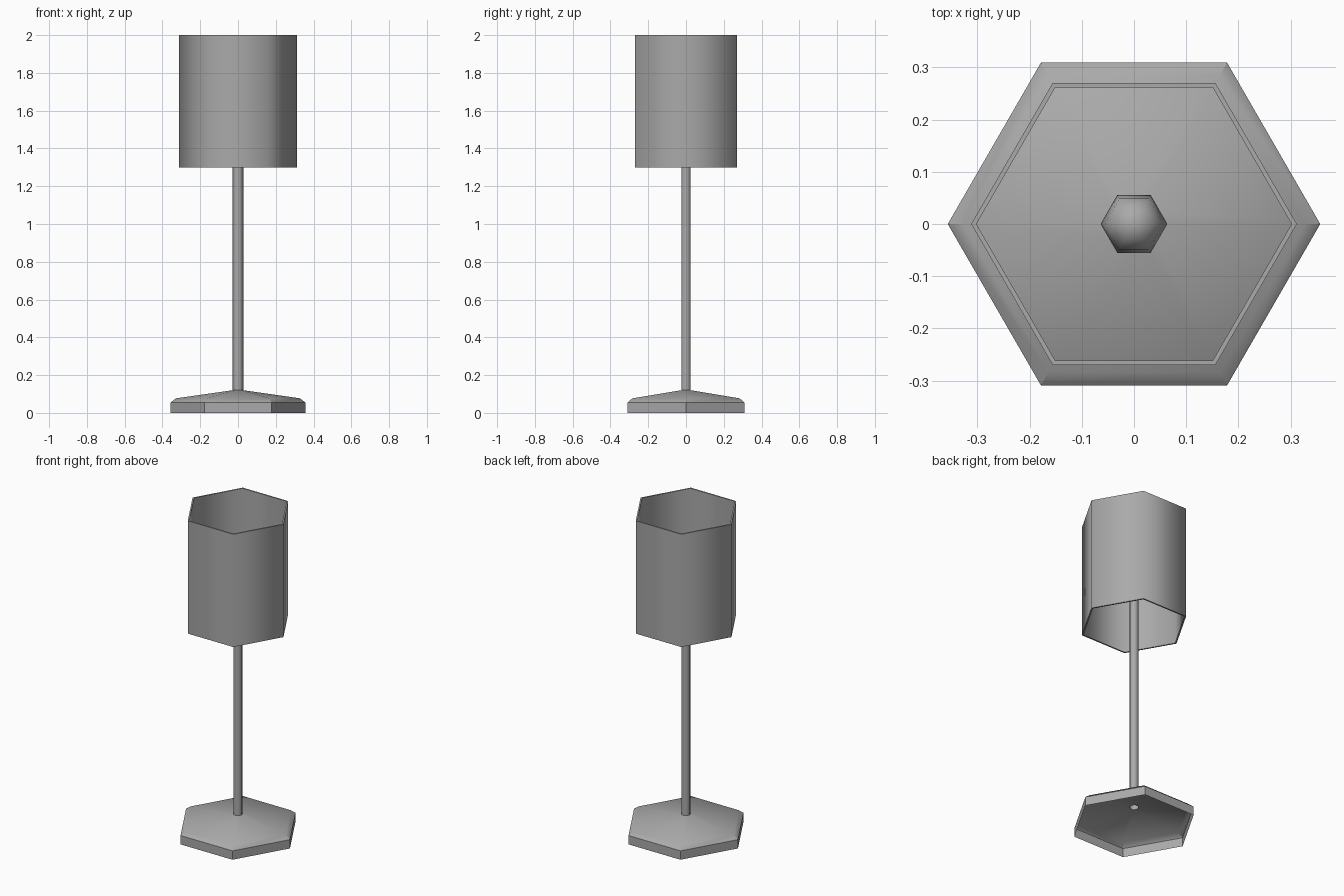
import bpy, bmesh, math

cube = bpy.data.objects.get("Cube")
if cube:
    bpy.data.objects.remove(cube, do_unlink=True)

grey = bpy.data.materials.new("plain_grey")
grey.use_nodes = True
color = (0.4, 0.4, 0.4, 1)
grey.diffuse_color = color
grey.node_tree.nodes["Principled BSDF"].inputs["Base Color"].default_value = color

SIDES = 6


def lathe(name, profile, closed=False, angle=35):
    """Sweep (radius, height) points round z as a hexagonal surface."""
    bm = bmesh.new()
    rings = []
    for r, z in profile:
        if r == 0:
            rings.append([bm.verts.new((0, 0, z))] * SIDES)
        else:
            rings.append([bm.verts.new((r * math.cos(math.tau * i / SIDES),
                                        r * math.sin(math.tau * i / SIDES), z))
                          for i in range(SIDES)])
    pairs = list(zip(rings, rings[1:]))
    if closed:
        pairs.append((rings[-1], rings[0]))
    for low, high in pairs:
        for i in range(SIDES):
            j = (i + 1) % SIDES
            corners = [low[i], low[j], high[j], high[i]]
            bm.faces.new(list(dict.fromkeys(corners)))
    mesh = bpy.data.meshes.new(name)
    bm.to_mesh(mesh)
    bm.free()
    mesh.materials.append(grey)
    obj = bpy.data.objects.new(name, mesh)
    bpy.context.collection.objects.link(obj)
    bpy.ops.object.select_all(action="DESELECT")
    obj.select_set(True)
    bpy.context.view_layer.objects.active = obj
    bpy.ops.object.shade_smooth_by_angle(angle=math.radians(angle))
    return obj


# Hollow foot, open underneath, with a bevelled rim and shallow sloping top
lathe("base", [(0.357, 0), (0.357, 0.055), (0.328, 0.077), (0.028, 0.12)])

# Slim open tube rising from the foot
lathe("pole", [(0.028, 0.12), (0.028, 1.5)], angle=65)

# Bulb sitting on the pole, hidden inside the shade
lathe("bulb", [(0.028, 1.5), (0.05, 1.53), (0.064, 1.57),
               (0.056, 1.61), (0.034, 1.64), (0, 1.65)], angle=65)

# Thin-walled shade, open at both ends
lathe("shade", [(0.312, 1.3), (0.312, 2), (0.302, 2), (0.302, 1.3)],
      closed=True, angle=65)
